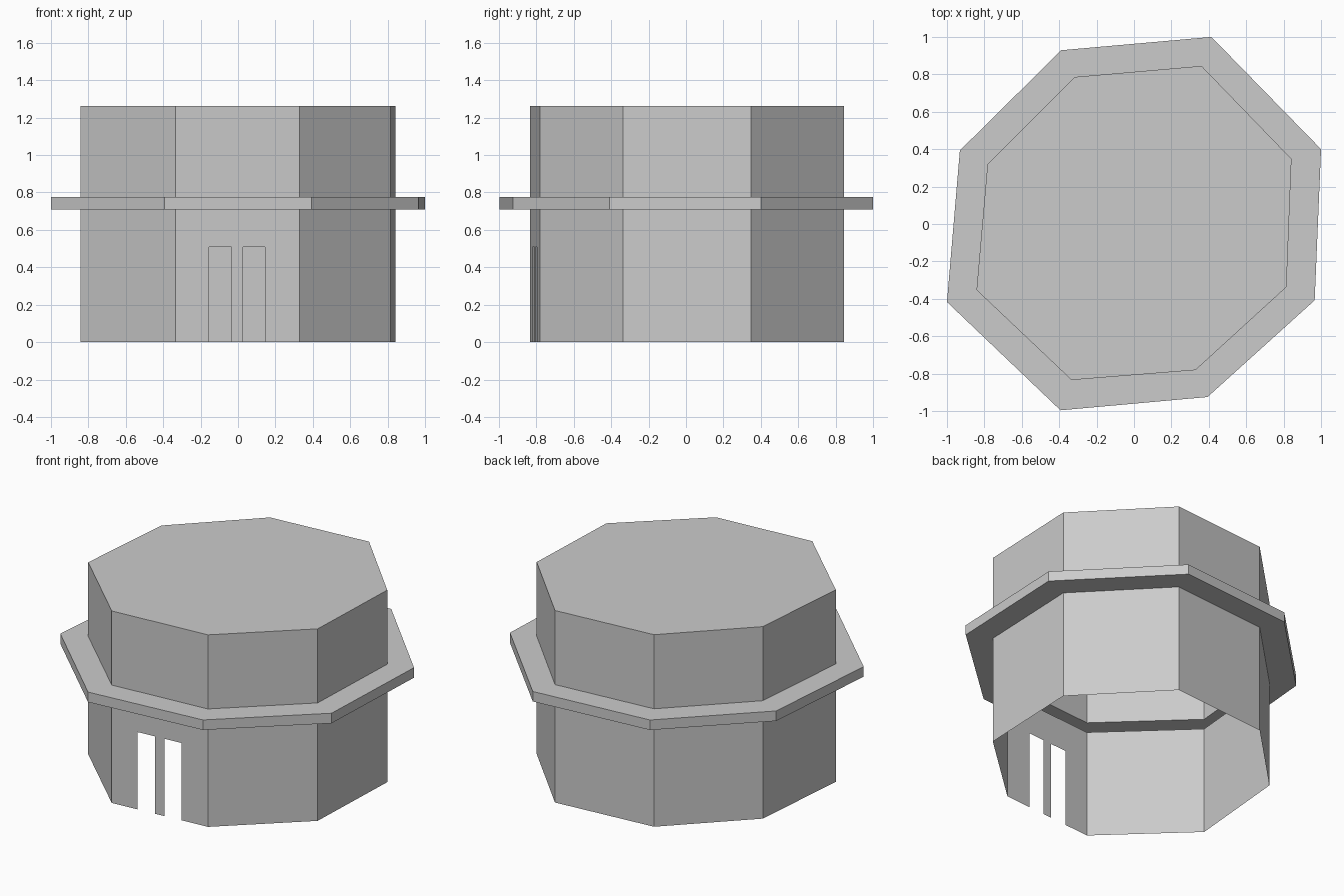
import bpy
import bmesh
from mathutils import Vector

if "Cube" in bpy.data.objects:
    bpy.data.objects.remove(bpy.data.objects["Cube"], do_unlink=True)

# Plan outlines, clockwise from above, starting at the front wall's right end
WALL = [(-.334, -.834), (-.842, -.353), (-.783, .321), (-.318, .786),
        (.361, .845), (.842, .348), (.815, -.337), (.329, -.781)]
LEDGE = [(-.393, -.996), (-1.0, -.417), (-.931, .393), (-.389, .929),
         (.414, 1.0), (1.0, .4), (.966, -.408), (.393, -.925)]
DOORS = [(-.155, -.036), (.028, .145)]
LEDGE_LOW, LEDGE_HIGH, ROOF, DOOR_TOP = .709, .775, 1.262, .508

grey = bpy.data.materials.new("plain grey")
grey.use_nodes = True
grey.diffuse_color = (.6, .6, .6, 1)
grey.node_tree.nodes["Principled BSDF"].inputs["Base Color"].default_value = (.6, .6, .6, 1)

bm = bmesh.new()


def ring(outline, z):
    return [bm.verts.new((x, y, z)) for x, y in outline]


def bridge(low, high, skip_front=False):
    n = len(low)
    for i in range(n - 1 if skip_front else n):
        j = (i + 1) % n
        bm.faces.new((low[i], high[i], high[j], low[j]))


# One continuous hollow shell: walls, hollow ledge, upper walls
rings = [ring(WALL, 0), ring(WALL, LEDGE_LOW), ring(LEDGE, LEDGE_LOW),
         ring(LEDGE, LEDGE_HIGH), ring(WALL, LEDGE_HIGH), ring(WALL, ROOF)]
for k in range(5):
    bridge(rings[k], rings[k + 1], skip_front=(k == 0))

# Flat roof; the underside stays open
bm.faces.new(rings[-1])

# Front wall with two open doorways reaching the ground
start, end = Vector(WALL[0]), Vector(WALL[-1])


def front_vert(x, z):
    p = start.lerp(end, (x - start.x) / (end.x - start.x))
    return bm.verts.new((p.x, p.y, z))


notches = []
for left, right in DOORS:
    notches += [front_vert(left, 0), front_vert(left, DOOR_TOP),
                front_vert(right, DOOR_TOP), front_vert(right, 0)]
bm.faces.new([rings[0][0]] + notches + [rings[0][-1], rings[1][-1], rings[1][0]])

bmesh.ops.recalc_face_normals(bm, faces=bm.faces)
roof = max(bm.faces, key=lambda f: f.calc_center_median().z)
if roof.normal.z < 0:
    bmesh.ops.reverse_faces(bm, faces=bm.faces)

mesh = bpy.data.meshes.new("octagonal_building")
bm.to_mesh(mesh)
bm.free()
mesh.materials.append(grey)
building = bpy.data.objects.new("octagonal_building", mesh)
bpy.context.collection.objects.link(building)
